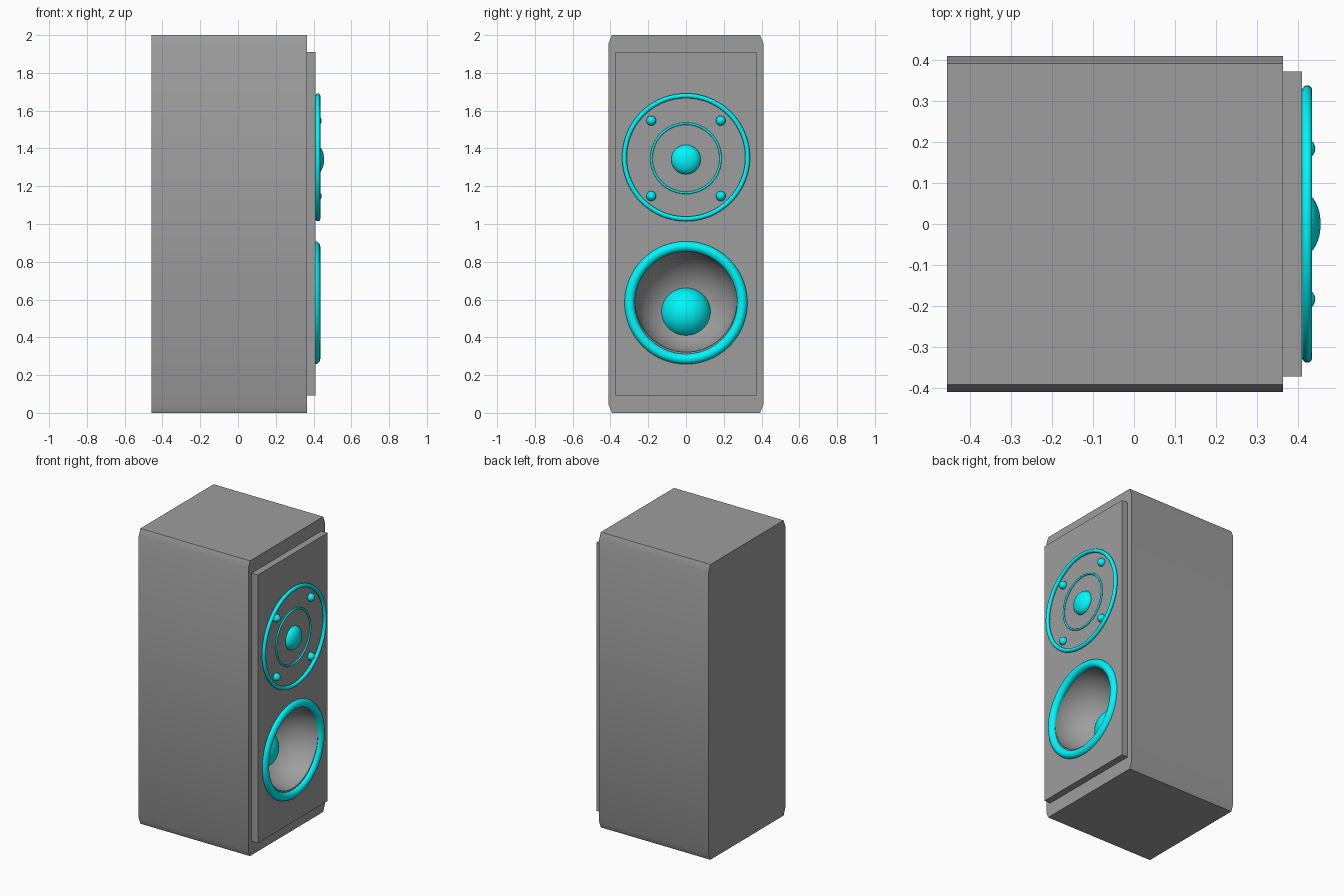
import bpy, bmesh, math

if "Cube" in bpy.data.objects:
    bpy.data.objects.remove(bpy.data.objects["Cube"])

FACE = 0.41          # x of the baffle's outer face
WOOFER_Z, TWEETER_Z = 0.583, 1.353


def material(name, rgb):
    mat = bpy.data.materials.new(name)
    mat.diffuse_color = (*rgb, 1)
    mat.use_nodes = True
    mat.node_tree.nodes["Principled BSDF"].inputs["Base Color"].default_value = mat.diffuse_color
    return mat


cyan = material("cyan_trim", (0.0, 0.93, 0.97))
dark = material("dark_grey", (0.34, 0.34, 0.34))


def activate(obj):
    bpy.ops.object.select_all(action='DESELECT')
    obj.select_set(True)
    bpy.context.view_layer.objects.active = obj


def smooth(obj):
    activate(obj)
    bpy.ops.object.shade_smooth_by_angle(angle=math.radians(35))


def prism(name, profile, x0, x1):
    """Extrude a yz outline along x."""
    bm = bmesh.new()
    face = bm.faces.new([bm.verts.new((x0, y, z)) for y, z in profile])
    ext = bmesh.ops.extrude_face_region(bm, geom=[face])
    bmesh.ops.translate(bm, vec=(x1 - x0, 0, 0),
                        verts=[g for g in ext['geom'] if isinstance(g, bmesh.types.BMVert)])
    bmesh.ops.recalc_face_normals(bm, faces=bm.faces)
    mesh = bpy.data.meshes.new(name)
    bm.to_mesh(mesh)
    bm.free()
    obj = bpy.data.objects.new(name, mesh)
    bpy.context.collection.objects.link(obj)
    mesh.materials.append(dark)
    return obj


def ring(name, x, z, major, minor):
    bpy.ops.mesh.primitive_torus_add(location=(x, 0, z), rotation=(0, math.pi / 2, 0),
                                     major_radius=major, minor_radius=minor,
                                     major_segments=96, minor_segments=20)
    obj = bpy.context.object
    obj.name = name
    obj.data.materials.append(cyan)
    smooth(obj)


def ball(name, loc, radii, mat=cyan, seg=48):
    bpy.ops.mesh.primitive_uv_sphere_add(segments=seg, ring_count=seg // 2, radius=1,
                                         location=loc, rotation=(0, math.pi / 2, 0))
    obj = bpy.context.object
    obj.name = name
    obj.scale = (radii[1], radii[1], radii[0])   # local z points along x
    bpy.ops.object.transform_apply(location=False, rotation=True, scale=True)
    obj.data.materials.append(mat)
    smooth(obj)
    return obj


# Cabinet with chamfered long edges, and the raised baffle
half = [(0.392, 0), (0.41, 0.045), (0.41, 1.955), (0.392, 2)]
cabinet = prism("cabinet", half + [(-y, z) for y, z in reversed(half)], -0.457, 0.364)
baffle = prism("baffle", [(-0.373, 0.093), (0.373, 0.093), (0.373, 1.91), (-0.373, 1.91)],
               0.364, FACE)

# Woofer bowl cut through the baffle into the cabinet
bowl = ball("bowl_cutter", (FACE, 0, 0.592), (0.266, 0.27), dark, 80)
for body in (cabinet, baffle):
    mod = body.modifiers.new("bowl", 'BOOLEAN')
    mod.object = bowl
    mod.operation = 'DIFFERENCE'
    mod.solver = 'EXACT'
    activate(body)
    bpy.ops.object.modifier_apply(modifier=mod.name)
    smooth(body)
bpy.data.objects.remove(bowl)

# Woofer rim and dust cap
ring("woofer_rim", 0.408, WOOFER_Z, 0.298, 0.0275)
ball("woofer_cap", (0.148, 0, 0.527), (0.13, 0.135))

# Tweeter rings, dome and screws
ring("tweeter_outer_ring", 0.423, TWEETER_Z, 0.326, 0.0125)
ring("tweeter_inner_ring", 0.414, TWEETER_Z - 0.005, 0.183, 0.006)
ball("tweeter_dome", (FACE, 0, 1.341), (0.046, 0.078))
for y in (-0.184, 0.184):
    for z in (1.148, 1.547):
        ball("tweeter_screw", (0.416, y, z), (0.027, 0.026), seg=24)
